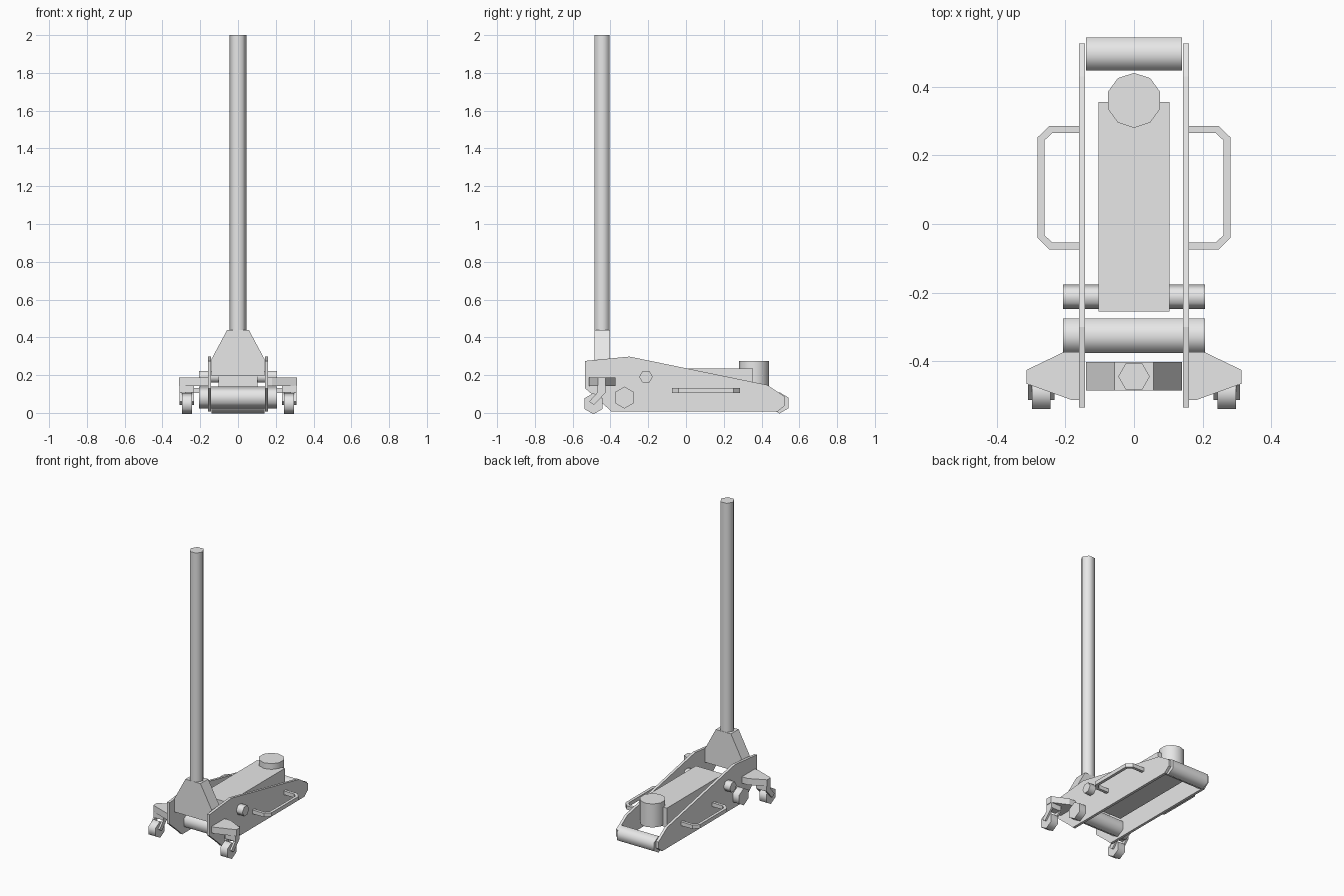
import bpy, bmesh
from math import radians
from mathutils import Matrix

cube = bpy.data.objects.get("Cube")
if cube:
    bpy.data.objects.remove(cube, do_unlink=True)

grey = bpy.data.materials.new("plain grey")
grey.use_nodes = True
colour = (0.8, 0.8, 0.8, 1)
grey.diffuse_color = colour
grey.node_tree.nodes["Principled BSDF"].inputs["Base Color"].default_value = colour

# Axis along which a profile is extruded -> how (u, v, w) maps to (x, y, z)
AXES = {"x": lambda u, v, w: (w, u, v),
        "y": lambda u, v, w: (u, w, v),
        "z": lambda u, v, w: (u, v, w)}


def finish(name, bm, smooth=False):
    bmesh.ops.recalc_face_normals(bm, faces=bm.faces)
    mesh = bpy.data.meshes.new(name)
    bm.to_mesh(mesh)
    bm.free()
    mesh.materials.append(grey)
    obj = bpy.data.objects.new(name, mesh)
    bpy.context.collection.objects.link(obj)
    if smooth:
        bpy.ops.object.select_all(action="DESELECT")
        obj.select_set(True)
        bpy.context.view_layer.objects.active = obj
        bpy.ops.object.shade_smooth_by_angle(angle=radians(65))
    return obj


def prism(name, axis, points, start, end):
    """Extrude a closed profile along an axis."""
    bm = bmesh.new()
    face = bm.faces.new([bm.verts.new(AXES[axis](u, v, start)) for u, v in points])
    moved = bmesh.ops.extrude_face_region(bm, geom=[face])["geom"]
    verts = [g for g in moved if isinstance(g, bmesh.types.BMVert)]
    bmesh.ops.translate(bm, verts=verts, vec=AXES[axis](0, 0, end - start))
    return finish(name, bm)


def rod(name, axis, centre, radius, length, sides=6, turn=0):
    """Low-poly smooth-shaded cylinder; turn spins it about its own axis."""
    bm = bmesh.new()
    bmesh.ops.create_cone(bm, cap_ends=True, segments=sides, radius1=radius,
                          radius2=radius, depth=length)
    matrix = Matrix.Rotation(radians(turn), 4, "Z")
    if axis == "x":
        matrix = Matrix.Rotation(radians(90), 4, "Y") @ matrix
    bmesh.ops.transform(bm, matrix=Matrix.Translation(centre) @ matrix, verts=bm.verts)
    return finish(name, bm, smooth=True)


# Lever and its tapered socket
rod("lever", "z", (0, -0.444, 1.22), 0.046, 1.56, turn=30)
half = [(0.057, 0.44), (0.14, 0.285), (0.14, 0.195)]
prism("lever_socket", "y", half + [(-x, z) for x, z in reversed(half)], -0.485, -0.402)

# Lifting arm and saddle
prism("lifting_arm", "z", [(-0.104, -0.255), (0.104, -0.255), (0.104, 0.355), (-0.104, 0.355)],
      0.105, 0.236)
rod("saddle", "z", (0, 0.36, 0.195), 0.08, 0.16, sides=10)

# Rollers and pivot running across the frame
rod("back_roller", "x", (0, 0.495, 0.053), 0.056, 0.28, turn=30)
rod("front_roller", "x", (0, -0.326, 0.081), 0.058, 0.414, turn=30)
rod("pivot_rod", "x", (0, -0.212, 0.191), 0.036, 0.414)

# Measure-free orientation check: a hexagon with corners along y is wanted for both rollers
plate = [(-0.534, 0.275), (-0.3, 0.298), (0.43, 0.148), (0.525, 0.085), (0.525, 0.04),
         (0.485, 0.008), (-0.397, 0.008), (-0.43, 0.04), (-0.534, 0.13)]
grip = [(0.16, 0.285), (0.247, 0.285), (0.281, 0.252), (0.281, -0.04), (0.247, -0.074),
        (0.16, -0.074), (0.16, -0.054), (0.238, -0.054), (0.261, -0.032), (0.261, 0.243),
        (0.238, 0.265), (0.16, 0.265)]
bracket = [(0.16, -0.373), (0.205, -0.373), (0.313, -0.425), (0.313, -0.465),
           (0.18, -0.513), (0.16, -0.513)]
fork = [(-0.47, 0.145), (-0.423, 0.145), (-0.423, 0.11), (-0.487, 0.042),
        (-0.513, 0.06), (-0.47, 0.107)]
crown = [(-0.47, 0.145), (-0.423, 0.145), (-0.423, 0.107), (-0.47, 0.107)]

# Side parts, repeated on both sides
for side, s in (("left", 1), ("right", -1)):
    def flip(points):
        return [(s * x, y) for x, y in points]
    prism(side + "_side_plate", "x", plate, s * 0.142, s * 0.16)
    prism(side + "_carry_handle", "z", flip(grip), 0.106, 0.132)
    prism(side + "_caster_bracket", "z", flip(bracket), 0.143, 0.187)
    prism(side + "_caster_crown", "x", crown, s * 0.244, s * 0.297)
    prism(side + "_caster_fork_inner", "x", fork, s * 0.232, s * 0.244)
    prism(side + "_caster_fork_outer", "x", fork, s * 0.297, s * 0.309)
    rod(side + "_caster_wheel", "x", (s * 0.27, -0.49, 0.049), 0.056, 0.053, turn=30)
